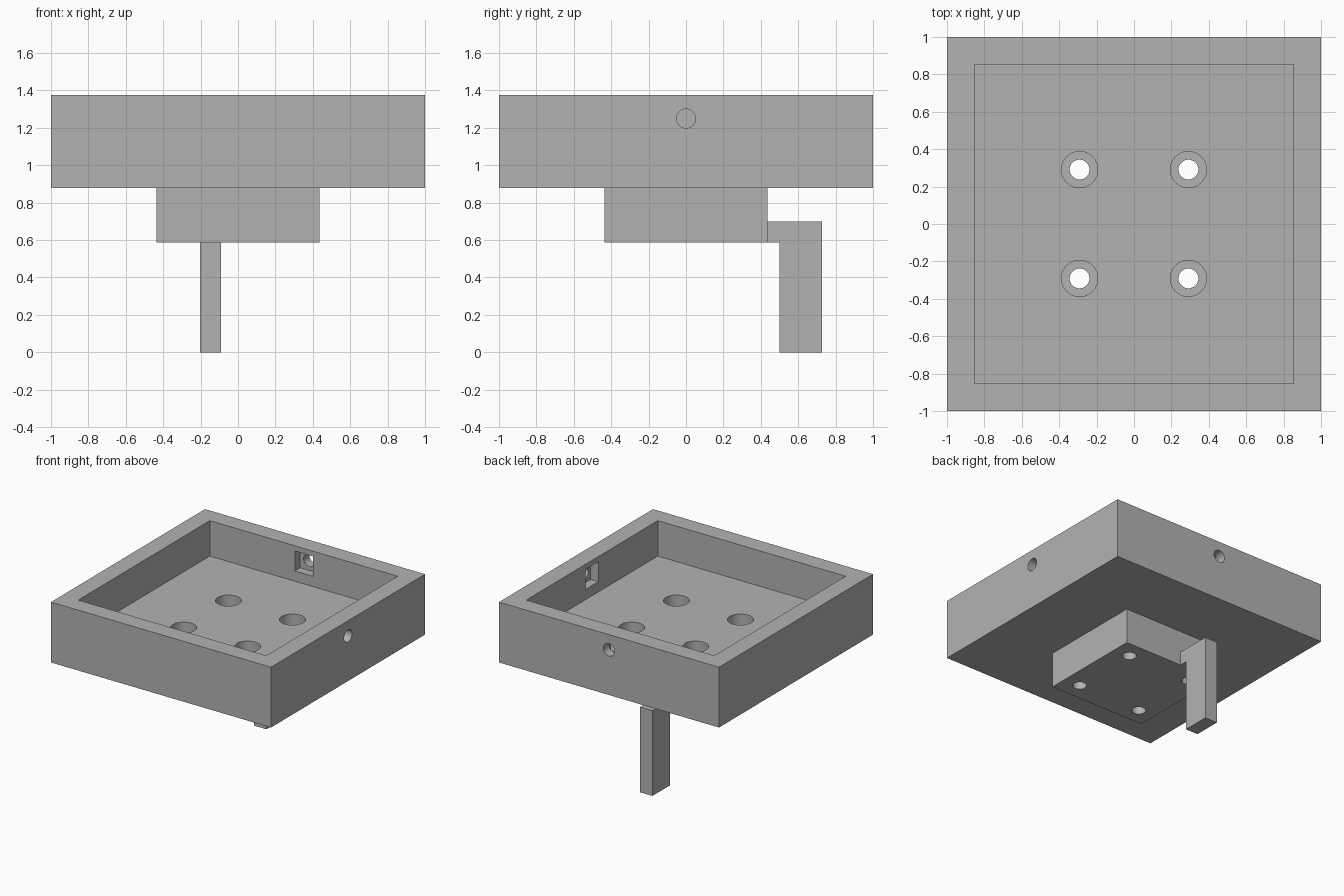
import bpy
from math import pi, radians

cube = bpy.data.objects.get("Cube")
if cube:
    bpy.data.objects.remove(cube, do_unlink=True)

grey = bpy.data.materials.new("plain grey")
grey.use_nodes = True
COLOR = (0.45, 0.45, 0.45, 1)
grey.diffuse_color = COLOR
grey.node_tree.nodes["Principled BSDF"].inputs["Base Color"].default_value = COLOR

# Main levels and widths
BLOCK_Z, TRAY_Z, FLOOR_Z, TOP_Z = 0.588, 0.879, 1.084, 1.375
INNER, BLOCK = 0.854, 0.436
ARM_Z = 0.70


def box(name, lo, hi):
    center = [(a + b) / 2 for a, b in zip(lo, hi)]
    bpy.ops.mesh.primitive_cube_add(size=1, location=center)
    ob = bpy.context.object
    ob.name = name
    ob.scale = [b - a for a, b in zip(lo, hi)]
    bpy.ops.object.transform_apply(location=True, rotation=True, scale=True)
    ob.data.materials.append(grey)
    return ob


def cylinder(name, radius, depth, location, rotation=(0, 0, 0)):
    bpy.ops.mesh.primitive_cylinder_add(vertices=48, radius=radius, depth=depth,
                                        location=location, rotation=rotation)
    ob = bpy.context.object
    ob.name = name
    ob.data.materials.append(grey)
    return ob


def combine(ob, others, operation):
    """Apply each boolean in turn and remove the helper objects."""
    for other in others:
        mod = ob.modifiers.new("cut", 'BOOLEAN')
        mod.operation = operation
        mod.solver = 'EXACT'
        mod.object = other
        bpy.context.view_layer.objects.active = ob
        bpy.ops.object.modifier_apply(modifier=mod.name)
        bpy.data.objects.remove(other, do_unlink=True)


def screw_holes():
    """Four through holes with wide counterbores above."""
    cutters = []
    for x in (-0.291, 0.291):
        for y in (-0.291, 0.291):
            cutters.append(cylinder("screw_hole", 0.053, 2, (x, y, 1)))
            cutters.append(cylinder("counterbore", 0.097, 1, (x, y, ARM_Z + 0.5)))
    return cutters


# Open tray with a cavity, side holes and square nut pockets on two walls
tray = box("tray", (-1, -1, TRAY_Z), (1, 1, TOP_Z))
P, H, Z = 0.082, 0.07, 1.25
cutters = [
    box("cavity", (-INNER, -INNER, FLOOR_Z), (INNER, INNER, 2)),
    box("left_pocket", (0.7, -P, Z - P), (INNER + H, P, Z + P)),
    box("back_pocket", (-P, 0.7, Z - P), (P, INNER + H, Z + P)),
    cylinder("left_hole", 0.051, 0.5, (0.95, 0, Z), (0, pi / 2, 0)),
    cylinder("back_hole", 0.051, 0.5, (0, 0.95, Z), (pi / 2, 0, 0)),
]
combine(tray, cutters + screw_holes(), 'DIFFERENCE')

# Mounting block under the tray
block = box("mounting_block", (-BLOCK, -BLOCK, BLOCK_Z), (BLOCK, BLOCK, TRAY_Z))
combine(block, screw_holes(), 'DIFFERENCE')

# Bent arm hanging behind the block
arm = box("hanging_arm", (-0.204, 0.5, 0), (-0.091, 0.727, ARM_Z))
bridge = box("arm_bridge", (-0.204, BLOCK, BLOCK_Z), (-0.091, 0.6, ARM_Z))
combine(arm, [bridge], 'UNION')

# Smooth the round holes and keep the corners sharp
bpy.ops.object.select_all(action='DESELECT')
for ob in (tray, block, arm):
    ob.select_set(True)
bpy.context.view_layer.objects.active = tray
bpy.ops.object.shade_smooth_by_angle(angle=radians(30))
